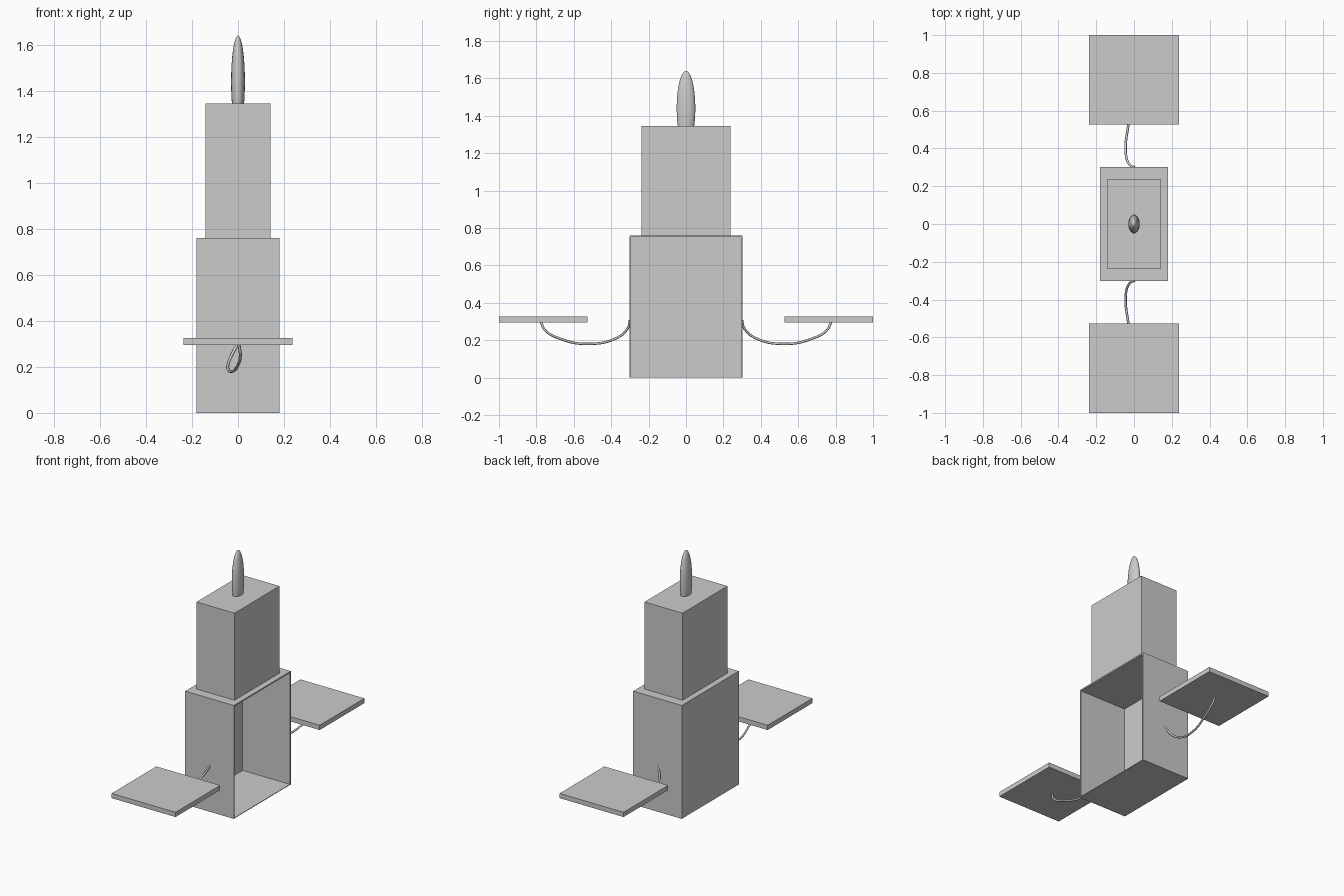
import bpy, bmesh

if "Cube" in bpy.data.objects:
    bpy.data.objects.remove(bpy.data.objects["Cube"])


def box(name, x, y, z):
    """Box mesh from (min, max) ranges; returns the object."""
    bpy.ops.mesh.primitive_cube_add(size=1)
    ob = bpy.context.object
    ob.name = name
    for v in ob.data.vertices:
        v.co = [r[0] if c < 0 else r[1] for c, r in zip(v.co, (x, y, z))]
    return ob


# Lower cabinet, hollow and open on its +x side
cabinet = box("cabinet", (-0.18, 0.18), (-0.302, 0.302), (0, 0.76))
bm = bmesh.new()
bm.from_mesh(cabinet.data)
bm.normal_update()
side = max(bm.faces, key=lambda f: f.calc_center_median().x)
bmesh.ops.inset_individual(bm, faces=[side], thickness=0.013)
for v in side.verts:
    if v.co.z < 0.1:
        v.co.z = 0.004
inner = bmesh.ops.extrude_discrete_faces(bm, faces=[side])["faces"][0]
for v in inner.verts:
    v.co.x = -0.17
bmesh.ops.recalc_face_normals(bm, faces=bm.faces)
bm.to_mesh(cabinet.data)
bm.free()

# Upper block
box("upper_block", (-0.141, 0.141), (-0.238, 0.238), (0.76, 1.344))

# Elongated oval finial sunk into the top
bpy.ops.mesh.primitive_uv_sphere_add(segments=32, ring_count=16, location=(0, 0, 1.44))
finial = bpy.context.object
finial.name = "finial"
finial.scale = (0.03, 0.05, 0.2)
bpy.ops.object.shade_smooth()

# Trays and the drooping arms that carry them, front and back
path = [(0.003, 0.300, 0.305), (-0.022, 0.312, 0.262), (-0.043, 0.37, 0.212),
        (-0.030, 0.525, 0.180), (0.0, 0.674, 0.208), (0.010, 0.755, 0.255),
        (0.004, 0.776, 0.297)]
for s, side_name in ((-1, "front"), (1, "back")):
    y = sorted((s * 0.527, s * 1.0))
    box(side_name + "_tray", (-0.237, 0.237), y, (0.294, 0.326))

    cu = bpy.data.curves.new(side_name + "_arm", "CURVE")
    cu.dimensions = "3D"
    cu.bevel_depth = 0.0065
    cu.bevel_resolution = 2
    cu.use_fill_caps = True
    sp = cu.splines.new("BEZIER")
    sp.bezier_points.add(len(path) - 1)
    for bp, (px, py, pz) in zip(sp.bezier_points, path):
        bp.co = (px, s * py, pz)
        bp.handle_left_type = bp.handle_right_type = "AUTO"
    bpy.context.collection.objects.link(bpy.data.objects.new(side_name + "_arm", cu))
